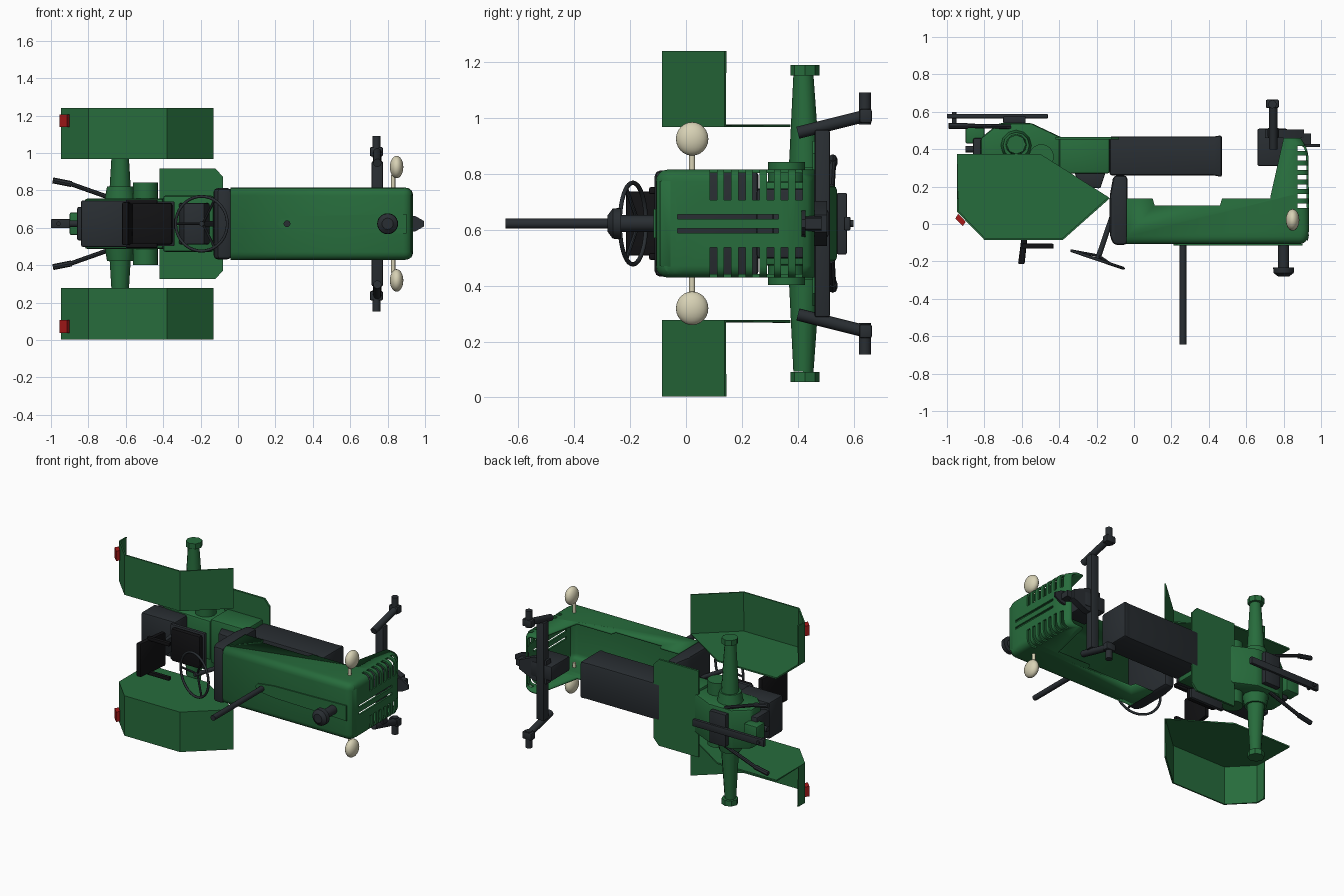
import bpy, bmesh, math
from mathutils import Vector, Matrix

if "Cube" in bpy.data.objects:
    bpy.data.objects.remove(bpy.data.objects["Cube"])

ZC = 0.622  # centre line of the vehicle (it lies on its side: forward +x, up -y)


def mat(name, r, g, b):
    m = bpy.data.materials.new(name)
    m.diffuse_color = (r, g, b, 1)
    m.use_nodes = True
    m.node_tree.nodes["Principled BSDF"].inputs["Base Color"].default_value = m.diffuse_color
    return m


GREEN = mat("green", 0.02, 0.15, 0.045)
DARK = mat("dark_grey", 0.022, 0.027, 0.032)
BLACK = mat("black", 0.006, 0.006, 0.007)
CREAM = mat("cream", 0.68, 0.64, 0.46)
RED = mat("red", 0.4, 0.01, 0.01)


def finish(bm, name, m, smooth=True):
    bmesh.ops.recalc_face_normals(bm, faces=bm.faces)
    me = bpy.data.meshes.new(name)
    bm.to_mesh(me)
    bm.free()
    ob = bpy.data.objects.new(name, me)
    bpy.context.collection.objects.link(ob)
    me.materials.append(m)
    bpy.ops.object.select_all(action='DESELECT')
    bpy.context.view_layer.objects.active = ob
    ob.select_set(True)
    if smooth:
        bpy.ops.object.shade_smooth_by_angle(angle=math.radians(30))
    return ob


def modify(ob, kind, **kw):
    mod = ob.modifiers.new(kind.lower(), kind)
    for k, v in kw.items():
        setattr(mod, k, v)
    bpy.context.view_layer.objects.active = ob
    bpy.ops.object.modifier_apply(modifier=mod.name)


def add_box(bm, x, y, z):
    lo, hi = Vector((x[0], y[0], z[0])), Vector((x[1], y[1], z[1]))
    bmesh.ops.create_cube(bm, size=1, matrix=Matrix.Translation((lo + hi) / 2)
                          @ Matrix.Diagonal((*(hi - lo), 1)))


def box(name, m, x, y, z, bevel=0.0):
    bm = bmesh.new()
    add_box(bm, x, y, z)
    if bevel:
        bmesh.ops.bevel(bm, geom=bm.edges[:], offset=bevel, segments=2, affect='EDGES', profile=0.5)
    return finish(bm, name, m)


def rod(name, m, a, b, r1, r2=None, n=16):
    a, b = Vector(a), Vector(b)
    d = b - a
    bm = bmesh.new()
    bmesh.ops.create_cone(bm, cap_ends=True, segments=n, radius1=r1,
                          radius2=r1 if r2 is None else r2, depth=d.length,
                          matrix=Matrix.Translation((a + b) / 2)
                          @ d.to_track_quat('Z', 'Y').to_matrix().to_4x4())
    return finish(bm, name, m)


def slab(bm, pts, step):
    """Face through pts, thickened along step."""
    f = bm.faces.new([bm.verts.new(p) for p in pts])
    ext = bmesh.ops.extrude_face_region(bm, geom=[f])
    bmesh.ops.translate(bm, vec=step, verts=[v for v in ext['geom'] if isinstance(v, bmesh.types.BMVert)])
    bmesh.ops.recalc_face_normals(bm, faces=bm.faces)
    return bm


def prism(name, m, pts, half, bevel=0.0, zc=ZC):
    """Side profile in x, y, widened equally to both sides."""
    bm = slab(bmesh.new(), [(x, y, zc - half) for x, y in pts], (0, 0, 2 * half))
    if bevel:
        bmesh.ops.bevel(bm, geom=bm.edges[:], offset=bevel, segments=2, affect='EDGES', profile=0.5)
    return finish(bm, name, m)


def plate(name, m, outline, y, t):
    """Outline in x and offset from the centre line, thickened along y."""
    return finish(slab(bmesh.new(), [(x, y, ZC + z) for x, z in outline], (0, t, 0)), name, m)


# hood and grille: one bent shell, open below and behind, with slots cut in the nose
prof = [(-.04, .135), (-.04, -.108), (.925, -.108), (.937, -.04), (.932, .40), (.89, .46),
        (.80, .46), (.73, .15), (.73, .135), (.47, .135), (.46, .10), (.11, .10), (.10, .135)]
bm = slab(bmesh.new(), [(x, y, ZC - .193) for x, y in prof], (0, 0, .386))


def on_outside(f):
    c, n = f.calc_center_median(), f.normal
    return abs(n.z) > .9 or (n.y < -.9 and c.y < -.05) or (n.x > .5 and c.x > .88)


bmesh.ops.delete(bm, geom=[f for f in bm.faces if not on_outside(f)], context='FACES')
long_edges = [e for e in bm.edges if len(e.link_faces) == 2]
bmesh.ops.bevel(bm, geom=long_edges, offset=0.042, segments=4, affect='EDGES', profile=0.5)
hood = finish(bm, "hood", GREEN)
modify(hood, 'SOLIDIFY', thickness=0.012, offset=-1)
bm = bmesh.new()
for i in range(7):
    y = .085 + .051 * i
    for s in (-1, 1):
        a, b = sorted((ZC + s * .085, ZC + s * .3))
        add_box(bm, (.875, 1.1), (y, y + .025), (a, b))
for s in (-1, 1):
    add_box(bm, (.90, 1.1), (-.03, .33), (ZC + s * .025 - .008, ZC + s * .025 + .008))
cutter = finish(bm, "slot_cutter", DARK, False)
cutter.hide_render = True
modify(hood, 'BOOLEAN', object=cutter, operation='DIFFERENCE', solver='EXACT')
bpy.data.objects.remove(cutter)

# raised panel on the hood, dashboard cowl
plate("hood_panel", GREEN, [(.21, 0), (.23, .025), (.35, .04), (.90, .052),
                            (.90, -.052), (.35, -.04), (.23, -.025)], -.108, -.008)
prism("cowl", DARK, [(-.13, -.06), (-.11, -.112), (-.035, -.112), (-.035, .26), (-.11, .26), (-.13, .15)], .19, .02)

# engine, gearbox, rear housing, floor
prism("engine", DARK, [(-.13, .26), (.43, .26), (.47, .25), (.47, .475), (.43, .468), (-.13, .468)], .125, .012)
prism("gearbox", GREEN, [(-.40, .27), (-.13, .27), (-.13, .465), (-.40, .465)], .15, .012)
prism("gear_cover", DARK, [(-.32, .28), (-.29, .20), (-.18, .19), (-.15, .28)], .11, .008)
prism("rear_housing", GREEN, [(-.82, .36), (-.74, .28), (-.40, .27), (-.38, .46), (-.55, .54),
                              (-.72, .54), (-.82, .46)], .135, .015)
rod("brake_housing", GREEN, (-.495, .36, ZC - .22), (-.495, .36, ZC + .22), .066, n=24)
plate("floor_plate", GREEN, [(-.42, .295), (-.12, .295), (-.08, .25), (-.08, -.25),
                             (-.12, -.295), (-.42, -.295)], .452, .014)

for s, side in ((-1, "right"), (1, "left")):
    def P(x, y, z):
        return (x, y, ZC + s * z)

    def zr(a, b):
        return tuple(sorted((ZC + s * a, ZC + s * b)))

    # fender: inner plate with a bent strip reaching outward
    strip = [(-.946, .135), (-.946, .065), (-.80, -.085), (-.38, -.085), (-.13, .137)]
    bm = bmesh.new()
    inner = [bm.verts.new(P(x, y, .345)) for x, y in strip]
    outer = [bm.verts.new(P(x, y, .618)) for x, y in strip]
    bm.faces.new(inner + [bm.verts.new(P(x, .374, .345)) for x in (-.50, -.946)])
    for i in range(4):
        bm.faces.new((inner[i], inner[i + 1], outer[i + 1], outer[i]))
    modify(finish(bm, side + "_fender", GREEN, False), 'SOLIDIFY', thickness=0.01, offset=-1)
    prism(side + "_tail_light", RED, [(-.94, .055), (-.90, .012), (-.915, -.01), (-.955, -.03), (-.95, .03)][:3]
          + [(-.955, .03)], .034, zc=ZC + s * .55)
    # rear axle
    rod(side + "_rear_axle", GREEN, P(-.63, .425, .10), P(-.63, .42, .53), .062, .036, 12)
    rod(side + "_axle_collar", GREEN, P(-.63, .42, .12), P(-.63, .42, .20), .085, .07, 12)
    rod(side + "_hub_flange", GREEN, P(-.63, .425, .53), P(-.63, .425, .567), .052, n=8)
    # lower lift arms
    rod(side + "_lift_arm", DARK, P(-.66, .52, .13), P(-.90, .525, .215), .012, n=8)
    rod(side + "_lift_arm_end", DARK, P(-.89, .525, .212), P(-.99, .525, .232), .016, n=8)
    # head light on its stalk
    rod(side + "_light_stalk", CREAM, P(.83, .022, .15), P(.83, .022, .26), .011)
    bm = bmesh.new()
    bmesh.ops.create_uvsphere(bm, u_segments=24, v_segments=12, radius=1,
                              matrix=Matrix.Translation(P(.848, .022, .303)) @ Matrix.Diagonal((.036, .058, .06, 1)))
    finish(bm, side + "_head_light", CREAM)
    # front knuckle and stub axle
    rod(side + "_kingpin", DARK, P(.745, .40, .325), P(.745, .64, .385), .022)
    rod(side + "_stub_axle", DARK, P(.74, .64, .355), P(.74, .64, .468), .022)
    box(side + "_knuckle", DARK, (.705, .775), (.62, .665), zr(.36, .41), .008)
    # armrests
    box(side + "_armrest", BLACK, (-.60, -.43), (-.132, -.105), zr(.105, .13), .006)

# front axle beam, its bracket and the tow hook
box("front_axle_beam", DARK, (.715, .775), (.46, .515), (ZC - .335, ZC + .335), .008)
box("axle_bracket", DARK, (.66, .82), (.31, .51), (ZC - .05, ZC + .05), .01)
plate("axle_carrier", DARK, [(.70, .08), (.80, .08), (.91, .03), (.91, -.03), (.80, -.08), (.70, -.08)], .46, .045)
plate("front_tow_hook", DARK, [(.90, .05), (.95, .04), (.995, .014), (.995, -.014), (.95, -.04), (.90, -.05)],
      .413, .014)
plate("tow_hook_rib", DARK, [(.88, .03), (.945, .02), (.945, -.02), (.88, -.03)], .425, .06)

# exhaust and air cleaner
rod("exhaust_pipe", DARK, (.262, -.10, ZC), (.262, -.645, ZC), .018)
rod("air_cleaner_stem", DARK, (.80, -.10, ZC), (.80, -.24, ZC), .03, n=24)
rod("air_cleaner_cap", DARK, (.80, -.232, ZC), (.80, -.262, ZC), .056, .054, 24)
rod("air_cleaner_top", DARK, (.80, -.262, ZC), (.80, -.28, ZC), .054, .03, 24)

# steering wheel, spokes and column
centre, tip = Vector((-.195, -.19, ZC)), Vector((-.11, .06, ZC))
rot = (tip - centre).to_track_quat('Z', 'Y').to_matrix().to_4x4()
bpy.ops.mesh.primitive_torus_add(major_radius=.146, minor_radius=.008, major_segments=40, minor_segments=8)
wheel = bpy.context.object
wheel.name = "steering_wheel"
wheel.matrix_world = Matrix.Translation(centre) @ rot
wheel.data.materials.append(DARK)
bpy.ops.object.shade_smooth()
rod("steering_column", DARK, centre, tip, .014)
for i in range(3):
    a = i * 2 * math.pi / 3
    rod(f"wheel_spoke_{i + 1}", DARK, centre + (tip - centre) * .08,
        centre + rot.to_3x3() @ Vector((.146 * math.cos(a), .146 * math.sin(a), 0)), .007, n=8)

# seat
box("seat_cushion", BLACK, (-.57, -.35), (.085, .125), (ZC - .112, ZC + .112), .015)
prism("seat_back", BLACK, [(-.59, .02), (-.56, .02), (-.585, -.215), (-.62, -.215)], .115, .008)
prism("seat_back_bracket", DARK, [(-.60, .14), (-.57, .14), (-.565, .01), (-.585, .01)], .05)
box("seat_pan", DARK, (-.60, -.34), (.125, .15), (ZC - .12, ZC + .12), .006)
rod("seat_post", DARK, (-.48, .14, ZC), (-.48, .30, ZC), .04)

# lift box behind the seat, power take-off, drawbar
box("lift_box", DARK, (-.84, -.58), (.15, .30), (ZC - .125, ZC + .125), .012)
box("rear_plate", DARK, (-.86, -.80), (.32, .46), (ZC - .09, ZC + .09), .01)
box("hitch_block", GREEN, (-.90, -.80), (.43, .52), (ZC - .06, ZC + .06), .008)
rod("power_shaft", DARK, (-.80, .40, ZC), (-.90, .40, ZC), .018)
box("drawbar", DARK, (-1.0, -.46), (.565, .588), (ZC - .024, ZC + .024), .004)
box("drawbar_hanger", DARK, (-.70, -.58), (.54, .575), (ZC - .11, ZC + .11), .004)
rod("drawbar_pin", DARK, (-.96, .535, ZC), (-.96, .60, ZC), .012)
